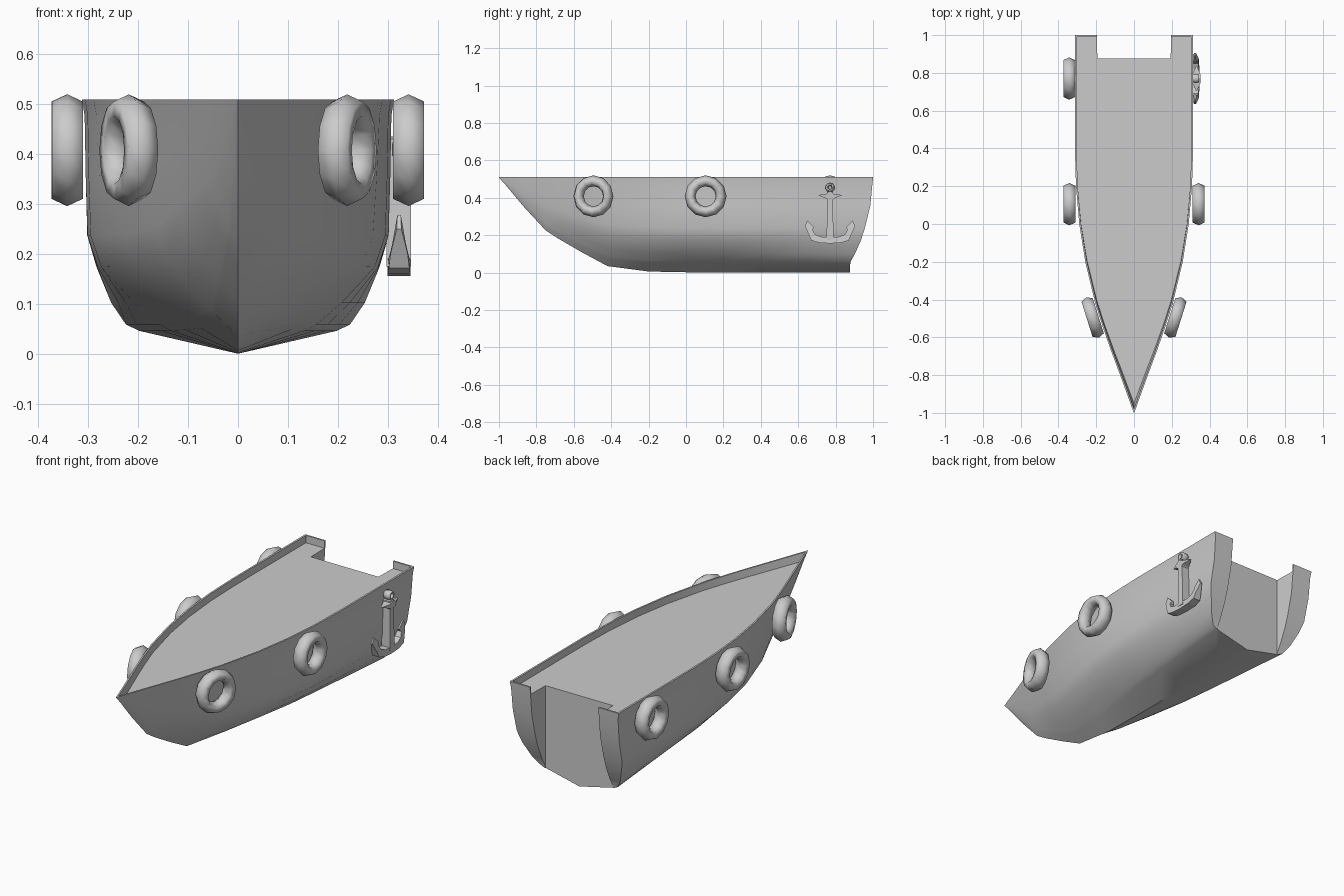
import bpy, bmesh, math

if "Cube" in bpy.data.objects:
    bpy.data.objects.remove(bpy.data.objects["Cube"])

TOP, DECK = 0.51, 0.472


def make_object(name, bm):
    bmesh.ops.recalc_face_normals(bm, faces=bm.faces)
    mesh = bpy.data.meshes.new(name)
    bm.to_mesh(mesh)
    bm.free()
    ob = bpy.data.objects.new(name, mesh)
    bpy.context.collection.objects.link(ob)
    return ob


def activate(ob):
    bpy.ops.object.select_all(action='DESELECT')
    ob.select_set(True)
    bpy.context.view_layer.objects.active = ob


def smooth(ob, angle=32):
    activate(ob)
    bpy.ops.object.shade_smooth_by_angle(angle=math.radians(angle))


def loft(name, bottom, top):
    """Closed solid between two matching outlines."""
    bm = bmesh.new()
    a = [bm.verts.new(p) for p in bottom]
    b = [bm.verts.new(p) for p in top]
    n = len(a)
    bm.faces.new(a)
    bm.faces.new(b)
    for i in range(n):
        j = (i + 1) % n
        bm.faces.new((a[i], a[j], b[j], b[i]))
    return make_object(name, bm)


def cut(ob, cutter):
    mod = ob.modifiers.new("cut", 'BOOLEAN')
    mod.operation, mod.solver, mod.object = 'DIFFERENCE', 'EXACT', cutter
    activate(ob)
    bpy.ops.object.modifier_apply(modifier=mod.name)
    cutter.hide_render = True
    bpy.data.objects.remove(cutter)


# Hull stations: y, keel height, half width at the rail, fullness of section
STATIONS = [(-1, .507, .001, 0), (-.97, .475, .012, 0), (-.87, .355, .048, .06),
            (-.75, .225, .092, .15), (-.68, .18, .118, .25), (-.55, .105, .163, .42),
            (-.42, .035, .204, .58), (-.2, .006, .256, .8), (0, .002, .287, .93),
            (.2, 0, .304, 1), (.4, 0, .31, 1), (.65, 0, .31, 1), (1, 0, .31, 1)]
# Section: share of width forward (deep V), share of width at stern, share of height
SECTION = [(0, 0, 0), (.26, .64, .09), (.33, .725, .115), (.56, .82, .2),
           (.89, .915, .34), (.97, .975, .465), (.985, .985, .7),
           (.992, .992, .935), (1.01, 1.01, 1)]
STERN = [(0, .88), (.06, .88), (.13, .92), (.22, .952), (.36, .986), (.51, 1)]


def stern_y(z):
    for (z0, y0), (z1, y1) in zip(STERN, STERN[1:]):
        if z <= z1:
            return y0 + (y1 - y0) * (z - z0) / (z1 - z0)
    return 1


def build_hull():
    bm = bmesh.new()
    rings = []
    for y, k, w, full in STATIONS:
        half = []
        aft = min(1, max(0, (y + .42) / 1.3))
        for f_vee, f_stern, g in SECTION:
            z = k + (TOP - k) * g
            f = f_vee + (f_stern - f_vee) * aft
            x = w * (f * full + g ** .75 * (1 - full))
            half.append((x, stern_y(z) if y == 1 else y, z))
        pts = [(-x, yy, z) for x, yy, z in half[:0:-1]] + half
        rings.append([bm.verts.new(p) for p in pts])
    n = len(rings[0])
    for a, b in zip(rings, rings[1:]):
        for i in range(n):
            j = (i + 1) % n
            bm.faces.new((a[i], a[j], b[j], b[i]))
    bm.faces.new(rings[0])
    # stern cap in level strips
    r, m = rings[-1], n // 2
    bm.faces.new((r[m - 1], r[m], r[m + 1]))
    for i in range(1, m):
        bm.faces.new((r[m - i], r[m + i], r[m + i + 1], r[m - i - 1]))
    return make_object("hull", bm)


hull = build_hull()

# Notch between the two stern wings
notch = [(-.194, .876), (.194, .876), (.2, 1.2), (-.2, 1.2)]
cut(hull, loft("notch_cutter", [(x, y, -.1) for x, y in notch],
               [(x, y, .7) for x, y in notch]))


# Recessed deck inside a thin bulwark, open along the notch
def deck_outline(z, tip, slope):
    side = [(w - .006 - slope * (1 - full), y) for y, _, w, full in STATIONS[2:-1]]
    side += [(.303, .991), (.1, .991)]
    return ([(0, tip, z)] + [(x, y, z) for x, y in side]
            + [(-x, y, z) for x, y in reversed(side)])


cut(hull, loft("deck_cutter", deck_outline(DECK, -.95, .013),
               deck_outline(TOP + .01, -.988, 0)))
smooth(hull)


# Tyre fenders and rings
def ring(name, loc, major, minor, depth, turn=0, segs=12, sides=6):
    bpy.ops.mesh.primitive_torus_add(major_radius=major, minor_radius=minor,
                                     major_segments=segs, minor_segments=sides)
    ob = bpy.context.object
    ob.name = name
    ob.scale = (1, 1, depth / minor)
    ob.rotation_euler = (0, math.pi / 2, turn)
    ob.location = loc
    smooth(ob, 80)
    return ob


for s, label in ((1, "right"), (-1, "left")):
    ring("bow_fender_" + label, (s * .219, -.495, .408), .083, .029, .036,
         -s * math.radians(17.5))
    ring("middle_fender_" + label, (s * .342, .105, .408), .083, .029, .036)
ring("stern_fender_left", (-.343, .77, .408), .083, .029, .036)


# Anchor on the right side: points are offset, height, thickness share
def plate(name, half, x0, x1, yc=.77):
    pts = [(yc + d, z, t) for d, z, t in half]
    pts += [(yc - d, z, t) for d, z, t in reversed(half) if d > 0]
    mid, h = (x0 + x1) / 2, (x1 - x0) / 2
    return loft(name, [(mid - h * t, y, z) for y, z, t in pts],
                [(mid + h * t, y, z) for y, z, t in pts])


plate("anchor_shank", [(0, .175, 1), (.018, .175, 1), (.016, .43, 1), (0, .435, 1)],
      .298, .347)
plate("anchor_arms",
      [(0, .156, 1), (.06, .16, 1), (.1, .172, .9), (.112, .2, .75), (.135, .25, .2),
       (.12, .278, .15), (.085, .243, .2), (.094, .23, .5), (.08, .205, .75),
       (.05, .192, .9), (0, .19, 1)], .3, .346)
plate("anchor_stock", [(0, .375, .5), (.022, .397, 1), (.066, .415, .15),
                       (.022, .42, 1), (0, .432, 1)], .31, .352)
ring("anchor_ring", (.328, .77, .455), .017, .008, .02, segs=10)
